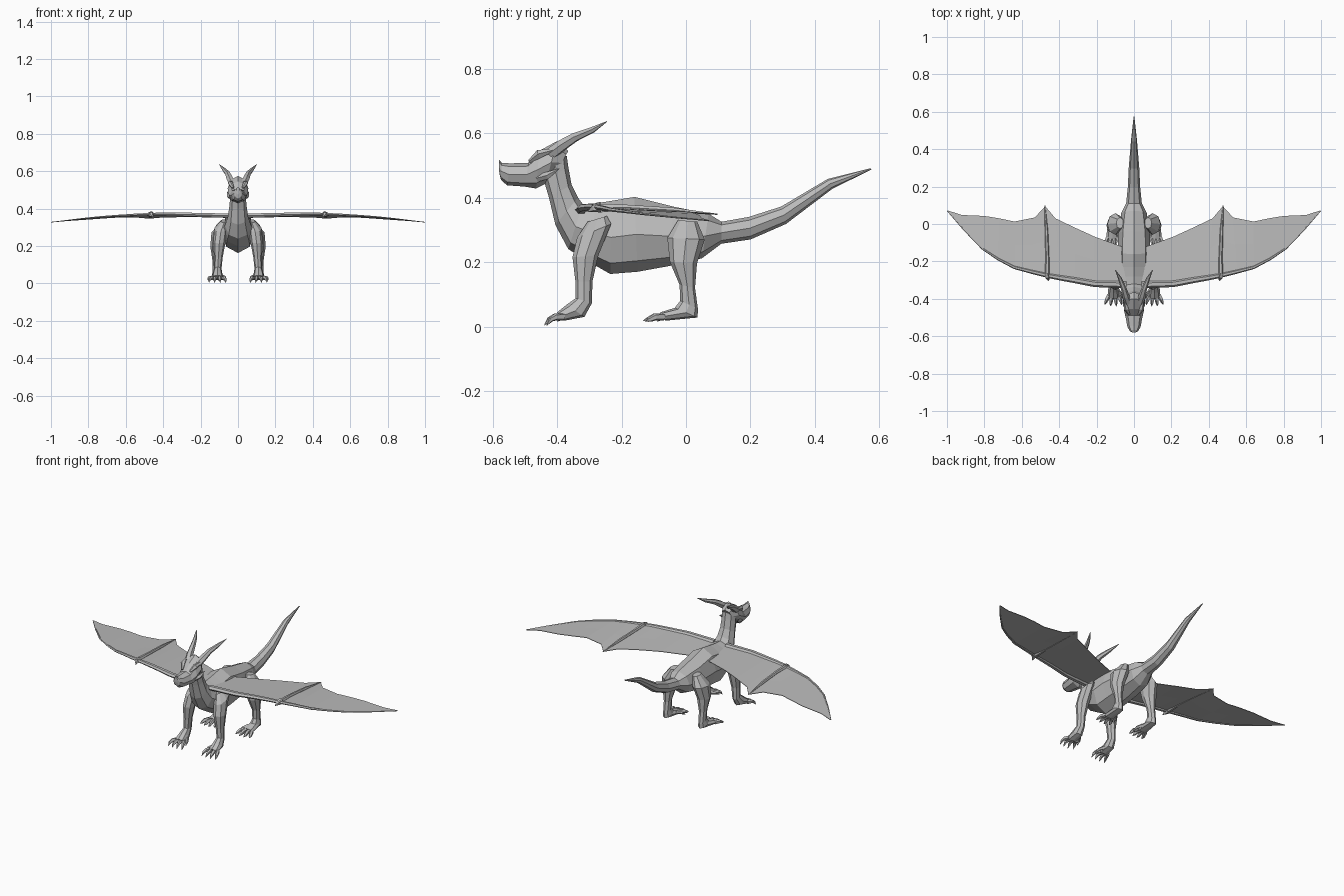
import bpy, bmesh, math
from mathutils import Vector

grey = bpy.data.materials.new("stone grey")
grey.diffuse_color = (0.5, 0.5, 0.5, 1)


def finish(name, bm, mirror):
    bmesh.ops.recalc_face_normals(bm, faces=bm.faces)
    me = bpy.data.meshes.new(name)
    bm.to_mesh(me)
    bm.free()
    me.materials.append(grey)
    ob = bpy.data.objects.new(name, me)
    bpy.context.collection.objects.link(ob)
    if mirror:
        ob.modifiers.new("mirror", 'MIRROR').use_mirror_merge = False
    return ob


def skin(name, rings, mirror):
    """Bridge rings of points and cap both ends."""
    bm = bmesh.new()
    rows = [[bm.verts.new(p) for p in r] for r in rings]
    n = len(rows[0])
    for a, b in zip(rows, rows[1:]):
        for i in range(n):
            j = (i + 1) % n
            bm.faces.new((a[i], a[j], b[j], b[i]))
    bm.faces.new(rows[0])
    bm.faces.new(rows[-1][::-1])
    return finish(name, bm, mirror)


def loft(name, sections, sides=8, mirror=False):
    """Section: x, two opposite side-view points (y, z) and (y, z), half width."""
    rings = []
    for x, ya, za, yb, zb, w in sections:
        a, b = Vector((x, ya, za)), Vector((x, yb, zb))
        c, h = (a + b) / 2, (b - a) / 2
        rings.append([c + h * math.cos(t) + Vector((w * math.sin(t), 0, 0))
                      for t in (2 * math.pi * i / sides for i in range(sides))])
    return skin(name, rings, mirror)


def tube(name, path, sides=5, flat=1.0, mirror=True):
    """Tapered tube through (x, y, z, radius) points."""
    pts = [Vector(p[:3]) for p in path]
    rings = []
    for i, p in enumerate(pts):
        d = (pts[min(i + 1, len(pts) - 1)] - pts[max(i - 1, 0)]).normalized()
        u = d.cross(Vector((0, 0, 1))).normalized()
        v = u.cross(d) * flat
        r = path[i][3]
        rings.append([p + r * (u * math.cos(t) + v * math.sin(t))
                      for t in (2 * math.pi * k / sides for k in range(sides))])
    return skin(name, rings, mirror)


# body: tail tip, torso and neck in one skin (bottom point, top point, width)
loft("body", [(0, *s) for s in [
    (.576, .487, .572, .491, .002),
    (.455, .428, .44, .458, .016),
    (.31, .318, .295, .372, .028),
    (.20, .270, .195, .340, .033),
    (.11, .257, .11, .325, .042),
    (.05, .212, .07, .350, .068),
    (-.05, .188, -.04, .372, .084),
    (-.15, .170, -.16, .402, .088),
    (-.235, .163, -.23, .390, .088),
    (-.30, .200, -.28, .382, .084),
    (-.365, .240, -.32, .380, .070),
    (-.405, .315, -.335, .400, .054),
    (-.425, .400, -.355, .440, .045),
    (-.44, .450, -.365, .495, .042),
    (-.44, .490, -.37, .530, .040)]])

# head, nape to snout
loft("head", [(0, *s) for s in [
    (-.405, .470, -.365, .545, .032),
    (-.435, .443, -.400, .575, .055),
    (-.465, .428, -.455, .545, .054),
    (-.500, .434, -.488, .508, .046),
    (-.555, .438, -.545, .506, .035),
    (-.574, .455, -.572, .508, .022),
    (-.579, .475, -.580, .518, .009)]])

# horns, brows and cheek spikes
tube("horn", [(.032, -.42, .535, .02), (.044, -.385, .562, .019), (.055, -.345, .587, .015),
              (.076, -.29, .610, .010), (.10, -.245, .636, .001)], 6)
tube("brow", [(.026, -.485, .512, .006), (.04, -.455, .535, .014), (.052, -.40, .55, .003)])
tube("cheek_spike", [(.035, -.46, .46, .012), (.048, -.43, .468, .012), (.058, -.392, .490, .001)])

# legs: shoulder or hip down to the foot (front point, back point, width)
loft("front_leg", [
    (.075, -.305, .325, -.245, .343, .018),
    (.092, -.338, .275, -.232, .318, .034),
    (.100, -.352, .215, -.272, .220, .033),
    (.105, -.343, .140, -.290, .140, .023),
    (.108, -.342, .088, -.292, .072, .020),
    (.110, -.370, .068, -.315, .030, .027),
    (.110, -.400, .044, -.378, .018, .032)], mirror=True)
loft("hind_leg", [
    (.075, -.025, .330, .035, .325, .02),
    (.100, -.058, .275, .058, .270, .042),
    (.112, -.050, .200, .034, .195, .036),
    (.115, -.020, .130, .028, .120, .022),
    (.115, -.018, .080, .037, .055, .020),
    (.115, -.035, .058, .036, .028, .025),
    (.115, -.080, .044, -.065, .018, .034)], mirror=True)

# clawed toes
for leg, cx, y0, reach, tip in (("front", .11, -.38, .063, .004), ("hind", .115, -.07, .067, .018)):
    for i, k in enumerate((-1.5, -.5, .5, 1.5)):
        r = reach * (1 - .12 * abs(k))
        tube(f"{leg}_toe_{i + 1}", [
            (cx + k * .016, y0, .03, .012),
            (cx + k * .024, y0 - r * .45, .030, .011),
            (cx + k * .028, y0 - r * .75, .022, .008),
            (cx + k * .030, y0 - r, tip, .001)])
    tube(f"{leg}_inner_claw", [(cx - .02, y0 + .03, .04, .011), (cx - .04, y0 + .005, .032, .008),
                               (cx - .048, y0 - .02, .016, .001)])

# wing membrane: leading edge and matching trailing edge
lead = [(.04, -.325, .362), (.21, -.32, .367), (.32, -.30, .37), (.40, -.287, .371),
        (.465, -.275, .37), (.55, -.255, .367), (.64, -.232, .362), (.73, -.185, .356),
        (.81, -.132, .349), (.91, -.03, .338), (.998, .07, .328)]
trail = [(.04, -.13, .352), (.21, -.068, .356), (.315, -.02, .356), (.42, .03, .353),
         (.475, .095, .348), (.53, .035, .353), (.64, .013, .354), (.72, .03, .349),
         (.80, .043, .343), (.92, .048, .335), (.995, .072, .328)]
bm = bmesh.new()
rows = [[bm.verts.new(Vector(a).lerp(Vector(b), t)) for t in (0, .5, 1)] for a, b in zip(lead, trail)]
for a, b in zip(rows, rows[1:]):
    for i in range(2):
        bm.faces.new((a[i], b[i], b[i + 1], a[i + 1]))
wing = finish("wing_membrane", bm, True)
thick = wing.modifiers.new("thickness", 'SOLIDIFY')
thick.thickness, thick.offset = .003, 0

# wing bones and wrist claw
tube("wing_arm", [(*p, .019 - .0017 * i) for i, p in enumerate(lead)], 6, .7)
tube("wing_finger", [(.465, -.28, .37, .013), (.463, -.18, .369, .010),
                     (.468, -.04, .361, .009), (.476, .098, .348, .002)], 6)
tube("wing_claw", [(.465, -.265, .37, .018), (.463, -.285, .368, .014), (.455, -.305, .356, .001)])
